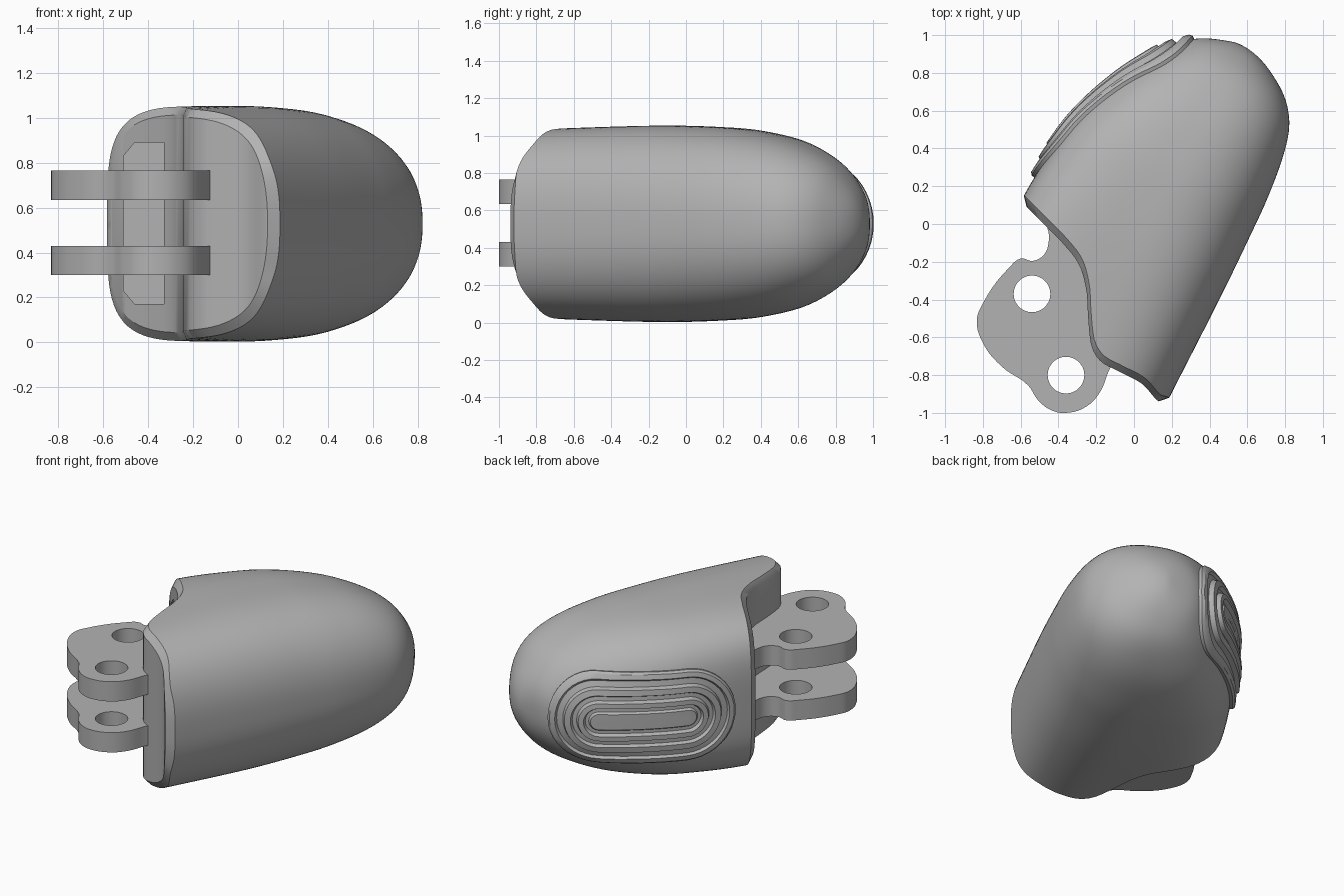
import bpy, bmesh
from math import sin, cos, pi, sqrt
from mathutils import Vector
from mathutils.bvhtree import BVHTree

if "Cube" in bpy.data.objects:
    bpy.data.objects.remove(bpy.data.objects["Cube"])

grey = bpy.data.materials.new("plain_grey")
grey.use_nodes = True
grey.diffuse_color = (0.45, 0.45, 0.45, 1)
grey.node_tree.nodes["Principled BSDF"].inputs["Base Color"].default_value = grey.diffuse_color

AXIS, SIDE = Vector((0.43, 0.903, 0)), Vector((0.903, -0.43, 0))
MID, TIP = 0.528, 1.1


def curve_value(keys, vals, x):
    """Smooth interpolation through the points, clamped at both ends."""
    x = min(max(x, keys[0]), keys[-1])
    k = next((i for i in range(len(keys) - 1) if x <= keys[i + 1]), len(keys) - 2)

    def slope(i):
        a, b = max(i - 1, 0), min(i + 1, len(keys) - 1)
        return (vals[b] - vals[a]) / (keys[b] - keys[a])
    d = keys[k + 1] - keys[k]
    t = (x - keys[k]) / d
    return (vals[k] * (1 + 2 * t) * (1 - t) ** 2 + vals[k + 1] * t * t * (3 - 2 * t)
            + d * slope(k) * t * (1 - t) ** 2 + d * slope(k + 1) * t * t * (t - 1))


def activate(obj):
    bpy.ops.object.select_all(action='DESELECT')
    obj.select_set(True)
    bpy.context.view_layer.objects.active = obj


def smooth(obj, angle=0.55):
    activate(obj)
    bpy.ops.object.shade_smooth_by_angle(angle=angle)


def mesh_object(name, bm):
    bmesh.ops.recalc_face_normals(bm, faces=bm.faces)
    mesh = bpy.data.meshes.new(name)
    bm.to_mesh(mesh)
    mesh.materials.append(grey)
    obj = bpy.data.objects.new(name, mesh)
    bpy.context.collection.objects.link(obj)
    return obj


def bridge(bm, a, b):
    n = len(a)
    for i in range(n):
        bm.faces.new((a[i], a[(i + 1) % n], b[(i + 1) % n], b[i]))


# Shell sections: along axis, side limits, half height
sections = [(-0.9, -0.60, 0.56, 0.505), (-0.15, -0.593, 0.58, 0.525),
            (0.24, -0.55, 0.582, 0.515), (0.41, -0.51, 0.58, 0.50),
            (0.65, -0.41, 0.56, 0.455), (0.82, -0.31, 0.52, 0.39),
            (0.94, -0.215, 0.44, 0.315), (1.03, -0.12, 0.32, 0.21),
            (1.085, 0.02, 0.20, 0.10), (TIP, 0.10, 0.10, 0)]
# Wavy open end: side position, position along axis
end_cut = [(-0.593, -0.15), (-0.433, -0.206), (-0.30, -0.254), (-0.167, -0.323),
           (-0.071, -0.433), (-0.002, -0.555), (0.081, -0.682), (0.16, -0.732),
           (0.263, -0.739), (0.411, -0.746), (0.524, -0.79), (0.562, -0.785)]
section_keys = [-sqrt(TIP - s[0]) for s in sections]
section_cols = list(zip(*sections))
cut_v, cut_u = zip(*end_cut)


def shell_point(a, f, scale=1.0, lift=0.035):
    """Point at angle a, with f running from the open end to the tip."""
    def place(u):
        lo, hi, h = (curve_value(section_keys, section_cols[c], -sqrt(max(TIP - u, 0)))
                     for c in (1, 2, 3))
        n = 2.2 + (1.1 - 0.7 * cos(a)) * (1 - f)
        r = scale / (abs(cos(a)) ** n + abs(sin(a)) ** n) ** (1 / n)
        return (lo + hi) / 2 + r * cos(a) * (hi - lo) / 2, r * sin(a) * h
    start = curve_value(cut_v, cut_u, place(-0.4)[0]) + lift
    u = start + (TIP - start) * f
    v, z = place(u)
    return AXIS * u + SIDE * v + Vector((0, 0, MID + z))


# Shell: loft, chamfered rim and wavy end face
N, RINGS = 128, 40
bm = bmesh.new()
angles = [2 * pi * i / N for i in range(N)]
loops = [[bm.verts.new(shell_point(a, 0, 0.93, 0)) for a in angles]]
for j in range(RINGS):
    f = 1 - (1 - j / RINGS) ** 2
    loops.append([bm.verts.new(shell_point(a, f)) for a in angles])
for a, b in zip(loops, loops[1:]):
    bridge(bm, a, b)
tip = bm.verts.new(shell_point(0, 1))
rim, last = loops[0], loops[-1]
for i in range(N):
    bm.faces.new((last[i], last[(i + 1) % N], tip))
for i in range(N // 2):
    quad = (rim[i], rim[i + 1], rim[N - i - 1], rim[(N - i) % N])
    bm.faces.new(list(dict.fromkeys(quad)))
shell = mesh_object("shell", bm)
surface = BVHTree.FromBMesh(bm)
bm.free()

# Chamfered pocket behind the hinge plates
bm = bmesh.new()
pocket = [(-0.33, 0.17), (-0.46, 0.17), (-0.51, 0.23),
          (-0.51, 0.83), (-0.46, 0.89), (-0.33, 0.89)]
front, back = ([bm.verts.new((x, y, z)) for x, z in pocket] for y in (-0.5, 0.1))
bridge(bm, front, back)
bm.faces.new(front)
bm.faces.new(back)
cutter = mesh_object("pocket_cutter", bm)
bm.free()
cutter.hide_render = True
cut = shell.modifiers.new("pocket", 'BOOLEAN')
cut.operation, cut.solver, cut.object = 'DIFFERENCE', 'EXACT', cutter
activate(shell)
bpy.ops.object.modifier_apply(modifier=cut.name)
bpy.data.objects.remove(cutter)
smooth(shell)

# Ridged grip pad wrapped on the shell: inset and height of each loop
PAD_DIR, PAD_OUT = Vector((0.75, 0.66, 0)).normalized(), Vector((-0.66, 0.75, 0)).normalized()
PAD_MID, HALF, RADIUS = Vector((-0.12, 0.63, MID)), 0.56, 0.295
ridges = [(0, -0.03), (0, 0.02), (0.012, 0.03), (0.04, 0.03), (0.05, 0.012),
          (0.085, 0.012), (0.095, 0.04), (0.13, 0.04), (0.14, 0.018), (0.165, 0.018),
          (0.175, 0.045), (0.205, 0.045), (0.215, 0.02), (0.235, 0.02),
          (0.245, 0.035), (0.285, 0.035)]


def pad_loop(inset, height):
    r, straight, pts = RADIUS - inset, HALF - RADIUS, []
    path = [(straight + r * sin(pi * k / 20), r * cos(pi * k / 20)) for k in range(21)]
    path += [(straight * (1 - k / 8), -r) for k in range(1, 8)]
    path += [(0, -r)]
    path += [(-straight * k / 8, -r) for k in range(1, 8)]
    path += [(-straight - r * sin(pi * k / 20), -r * cos(pi * k / 20)) for k in range(21)]
    path += [(straight * (k / 8 - 1), r) for k in range(1, 16)]
    for s, z in path:
        start = PAD_MID + PAD_DIR * s + Vector((0, 0, z)) + PAD_OUT
        hit, normal, _, _ = surface.ray_cast(start, -PAD_OUT)
        if hit is None:
            hit, normal, _, _ = surface.find_nearest(start - PAD_OUT)
        pts.append(hit + (normal + PAD_OUT).normalized() * height)
    return pts


bm = bmesh.new()
loops = [[bm.verts.new(p) for p in pad_loop(*r)] for r in ridges]
for a, b in zip(loops, loops[1:]):
    bridge(bm, a, b)
bm.faces.new(loops[-1])
bm.faces.new(loops[0])
smooth(mesh_object("grip_pad", bm))
bm.free()

# Hinge plates with two round holes
outline = [(-0.45, 0.06), (-0.45, -0.08), (-0.475, -0.16), (-0.535, -0.195), (-0.60, -0.183),
           (-0.66, -0.23), (-0.80, -0.42), (-0.832, -0.51), (-0.80, -0.63), (-0.70, -0.755),
           (-0.56, -0.855), (-0.51, -0.93), (-0.44, -0.985), (-0.36, -1.0), (-0.25, -0.965),
           (-0.18, -0.89), (-0.135, -0.78), (-0.10, -0.70), (-0.15, -0.40), (-0.28, -0.08)]
holes = [(-0.54, -0.37), (-0.36, -0.80)]
for name, z in (("lower_hinge_plate", 0.365), ("upper_hinge_plate", 0.70)):
    curve = bpy.data.curves.new(name, 'CURVE')
    curve.dimensions, curve.fill_mode, curve.extrude = '2D', 'BOTH', 0.065
    spline = curve.splines.new('BEZIER')
    spline.bezier_points.add(len(outline) - 1)
    spline.resolution_u = 5
    for point, co in zip(spline.bezier_points, outline):
        point.co = (*co, 0)
        point.handle_left_type = point.handle_right_type = 'AUTO'
    spline.use_cyclic_u = True
    for x, y in holes:
        ring = curve.splines.new('POLY')
        ring.points.add(47)
        for k, point in enumerate(ring.points):
            t = 2 * pi * k / 48
            point.co = (x + 0.097 * cos(t), y + 0.097 * sin(t), 0, 1)
        ring.use_cyclic_u = True
    curve.materials.append(grey)
    plate = bpy.data.objects.new(name, curve)
    plate.location.z = z
    bpy.context.collection.objects.link(plate)
    activate(plate)
    bpy.ops.object.convert(target='MESH')
    smooth(bpy.context.view_layer.objects.active)
